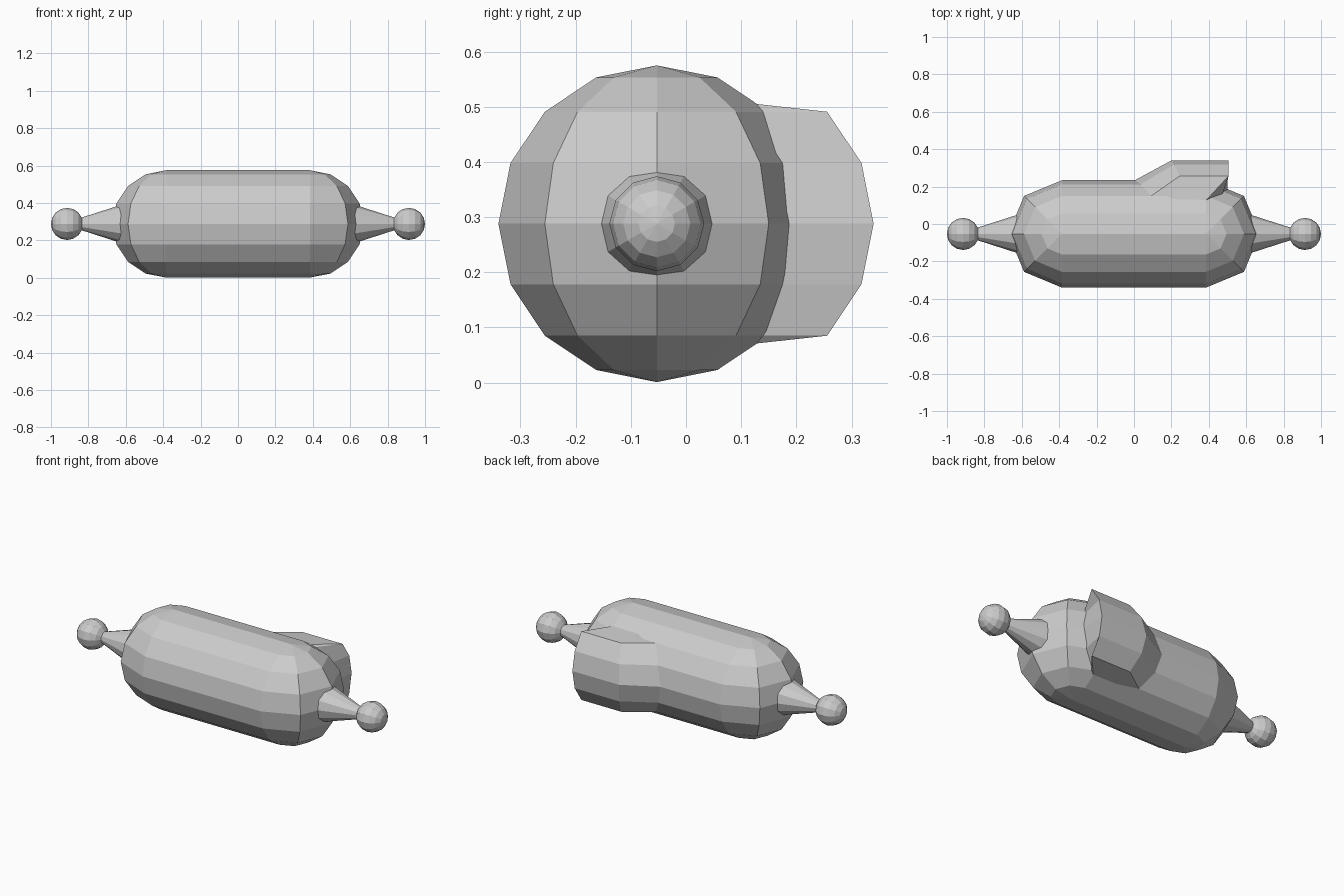
import bpy, bmesh
from math import pi, radians, sin, cos
from mathutils import Matrix

if "Cube" in bpy.data.objects:
    bpy.data.objects.remove(bpy.data.objects["Cube"])

R, HALF, CY, CZ = 0.287, 0.385, -0.053, 0.288


def finish(name, bm, mirror=False):
    bmesh.ops.recalc_face_normals(bm, faces=bm.faces)
    mesh = bpy.data.meshes.new(name)
    bm.to_mesh(mesh)
    bm.free()
    ob = bpy.data.objects.new(name, mesh)
    bpy.context.collection.objects.link(ob)
    if mirror:
        mod = ob.modifiers.new("mirror", 'MIRROR')
        mod.use_axis = (True, False, False)
    return ob


# capsule body: a half dome extruded to the middle, then mirrored
bm = bmesh.new()
bmesh.ops.create_uvsphere(bm, u_segments=8, v_segments=8, radius=R)
bmesh.ops.bisect_plane(bm, geom=bm.verts[:] + bm.edges[:] + bm.faces[:], dist=1e-4,
                       plane_co=(0, 0, 0), plane_no=(1, 0, 0), clear_inner=True)
bmesh.ops.translate(bm, verts=bm.verts, vec=(HALF, CY, CZ))
rim = [e for e in bm.edges if e.is_boundary]
new = bmesh.ops.extrude_edge_only(bm, edges=rim)["geom"]
for v in new:
    if isinstance(v, bmesh.types.BMVert):
        v.co.x = 0
finish("body", bm, True)

# tapered end spikes
turn = Matrix.Rotation(pi / 2, 4, 'Y')
bm = bmesh.new()
x0, x1 = 0.625, 0.87
bmesh.ops.create_cone(bm, cap_ends=True, segments=12, radius1=0.102, radius2=0.023,
                      depth=x1 - x0,
                      matrix=Matrix.Translation(((x0 + x1) / 2, CY, CZ)) @ turn)
finish("end_spike", bm, True)

# round end knobs
bm = bmesh.new()
bmesh.ops.create_uvsphere(bm, u_segments=12, v_segments=8, radius=0.086,
                          matrix=Matrix.Translation((0.914, CY, CZ)) @ turn)
finish("end_knob", bm, True)

# raised rear housing: body facets pushed backwards, ramp on one end
angles = [45, 22.5, 0, -22.5, -45]


def station(xs, shift, flap_x, flap_y, flap_dz):
    """Facet loop with a flap point at top and bottom; xs is x at 0, 22.5 and 45 degrees."""
    pts = [(xs[round(abs(a) / 22.5)], CY + shift + R * cos(radians(a)),
            CZ + R * sin(radians(a))) for a in angles]
    return ([(flap_x, flap_y, CZ + flap_dz)] + pts
            + [(flap_x, flap_y, CZ - flap_dz)])


loops = [station((-0.01, 0.02, 0.08), -0.008, 0.13, 0.08, 0.205),
         station((0.2, 0.215, 0.243), 0.106, 0.22, 0.10, 0.219),
         station((0.505, 0.505, 0.505), 0.106, 0.37, 0.11, 0.219)]
# end wall slopes back into the body
inner = [(0.40, 0.128), (0.467, 0.14), (0.497, 0.15), (0.467, 0.14), (0.40, 0.128)]

bm = bmesh.new()
rows = [[bm.verts.new(p) for p in loop] for loop in loops]
for a, b in zip(rows, rows[1:]):
    for i in range(6):
        bm.faces.new((a[i], a[i + 1], b[i + 1], b[i]))
wall = [bm.verts.new((x, y, CZ + R * sin(radians(a)))) for (x, y), a in zip(inner, angles)]
edge = rows[-1]
for i in range(4):
    bm.faces.new((edge[i + 1], edge[i + 2], wall[i + 1], wall[i]))
bm.faces.new((edge[0], edge[1], wall[0]))
bm.faces.new((edge[6], wall[4], edge[5]))
finish("rear_housing", bm)
